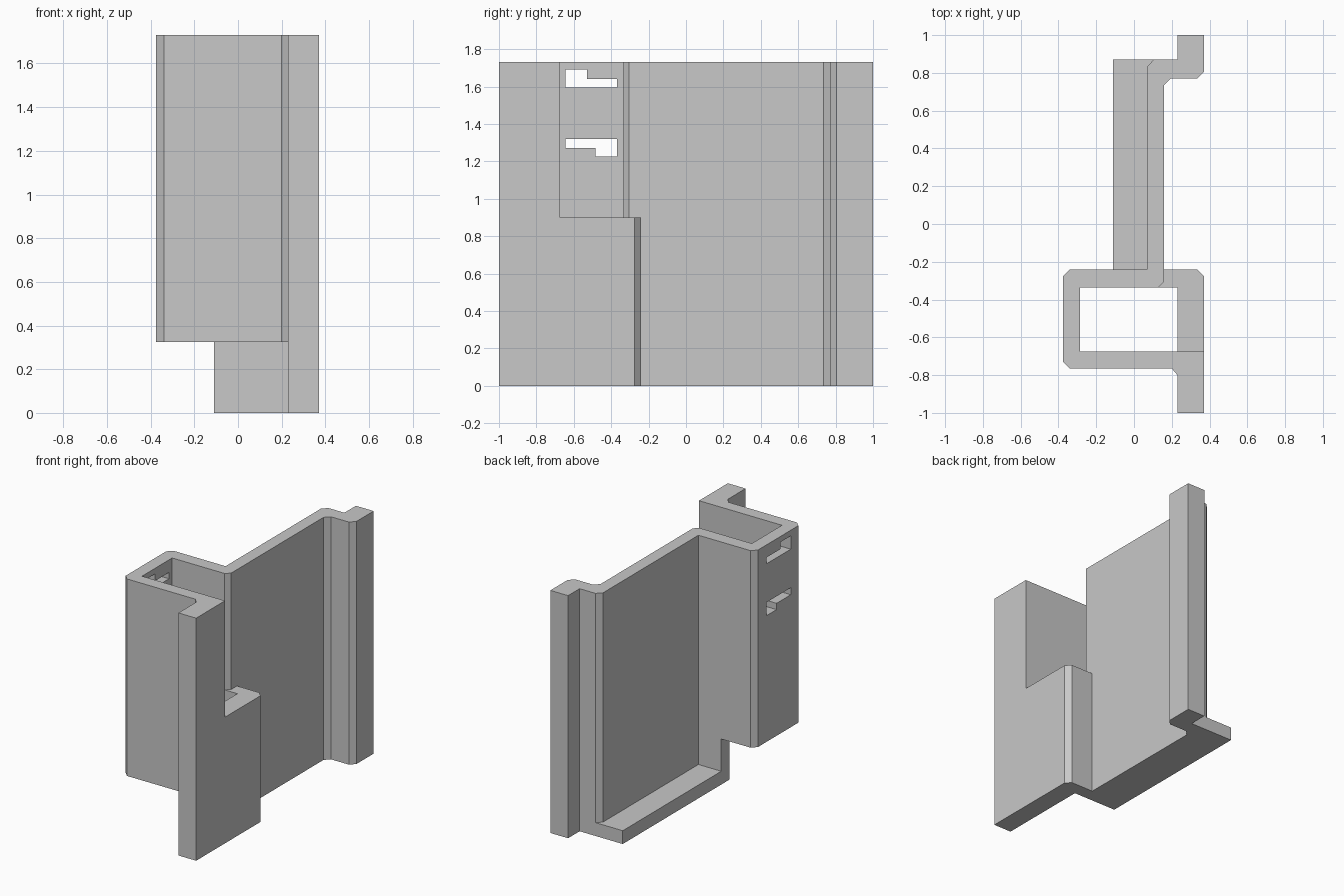
import bpy
import bmesh

cube = bpy.data.objects.get("Cube")
if cube:
    bpy.data.objects.remove(cube, do_unlink=True)

# Single plain material
grey = bpy.data.materials.new("light_grey")
grey.use_nodes = True
colour = (0.58, 0.58, 0.58, 1)
grey.diffuse_color = colour
grey.node_tree.nodes["Principled BSDF"].inputs["Base Color"].default_value = colour

TOP = 1.73       # full height
STEP = 0.9       # top of the low side wall
BASE = 0.325     # underside of the channel
FLOOR = 0.095    # floor thickness


def prism(name, outline, low, high, axis="z"):
    """Extrude an outline along z (x, y points) or along x (y, z points)."""
    def place(a, b, t):
        return (a, b, t) if axis == "z" else (t, a, b)
    bm = bmesh.new()
    face = bm.faces.new([bm.verts.new(place(a, b, low)) for a, b in outline])
    result = bmesh.ops.extrude_face_region(bm, geom=[face])
    new_verts = [v for v in result["geom"] if isinstance(v, bmesh.types.BMVert)]
    bmesh.ops.translate(bm, verts=new_verts, vec=place(0, 0, high - low))
    bmesh.ops.recalc_face_normals(bm, faces=bm.faces)
    mesh = bpy.data.meshes.new(name)
    bm.to_mesh(mesh)
    bm.free()
    mesh.materials.append(grey)
    obj = bpy.data.objects.new(name, mesh)
    bpy.context.collection.objects.link(obj)
    return obj


def combine(target, tool, operation):
    """Apply a boolean to the target and discard the tool."""
    tool.hide_render = True
    mod = target.modifiers.new(tool.name, "BOOLEAN")
    mod.operation = operation
    mod.solver = "EXACT"
    mod.object = tool
    bpy.context.view_layer.objects.active = target
    bpy.ops.object.modifier_apply(modifier=mod.name)
    bpy.data.objects.remove(tool, do_unlink=True)


# Folded sheet: front flange, open channel, web and back flange
body = prism("bracket_body", [
    (0.23, -1), (0.37, -1), (0.37, -0.675),
    (-0.285, -0.675), (-0.285, -0.335), (0.13, -0.335), (0.16, -0.305),
    (0.16, 0.735), (0.195, 0.77), (0.335, 0.77), (0.37, 0.805),
    (0.37, 1), (0.23, 1), (0.23, 0.87), (0.105, 0.87), (0.07, 0.835),
    (0.07, -0.24), (-0.34, -0.24), (-0.375, -0.275),
    (-0.375, -0.73), (-0.34, -0.765), (0.2, -0.765), (0.23, -0.8),
], 0, TOP)

# Low wall closing the open side of the channel
combine(body, prism("low_side_wall", [
    (0.23, -0.7), (0.37, -0.7), (0.37, -0.275), (0.335, -0.24),
    (0.1, -0.24), (0.1, -0.335), (0.23, -0.335),
], 0, STEP), "UNION")

# Floor ledge along the web
combine(body, prism("floor_ledge", [
    (-0.11, -0.3), (0.12, -0.3), (0.12, 0.87), (-0.11, 0.87),
], 0, FLOOR), "UNION")

# Clear the space beneath the channel
combine(body, prism("channel_underside_cut", [
    (-0.5, -0.9), (0.23, -0.9), (0.23, -0.335),
    (-0.11, -0.335), (-0.11, -0.2), (-0.5, -0.2),
], -0.5, BASE), "DIFFERENCE")

# Stepped slots through the channel's outer wall
upper_slot = [(-0.645, 1.69), (-0.53, 1.69), (-0.53, 1.64),
              (-0.37, 1.64), (-0.37, 1.595), (-0.645, 1.595)]
lower_slot = [(-0.645, 1.32), (-0.37, 1.32), (-0.37, 1.225),
              (-0.485, 1.225), (-0.485, 1.27), (-0.645, 1.27)]
for name, slot in (("upper_slot", upper_slot), ("lower_slot", lower_slot)):
    combine(body, prism(name, slot, -0.5, -0.2, axis="x"), "DIFFERENCE")
